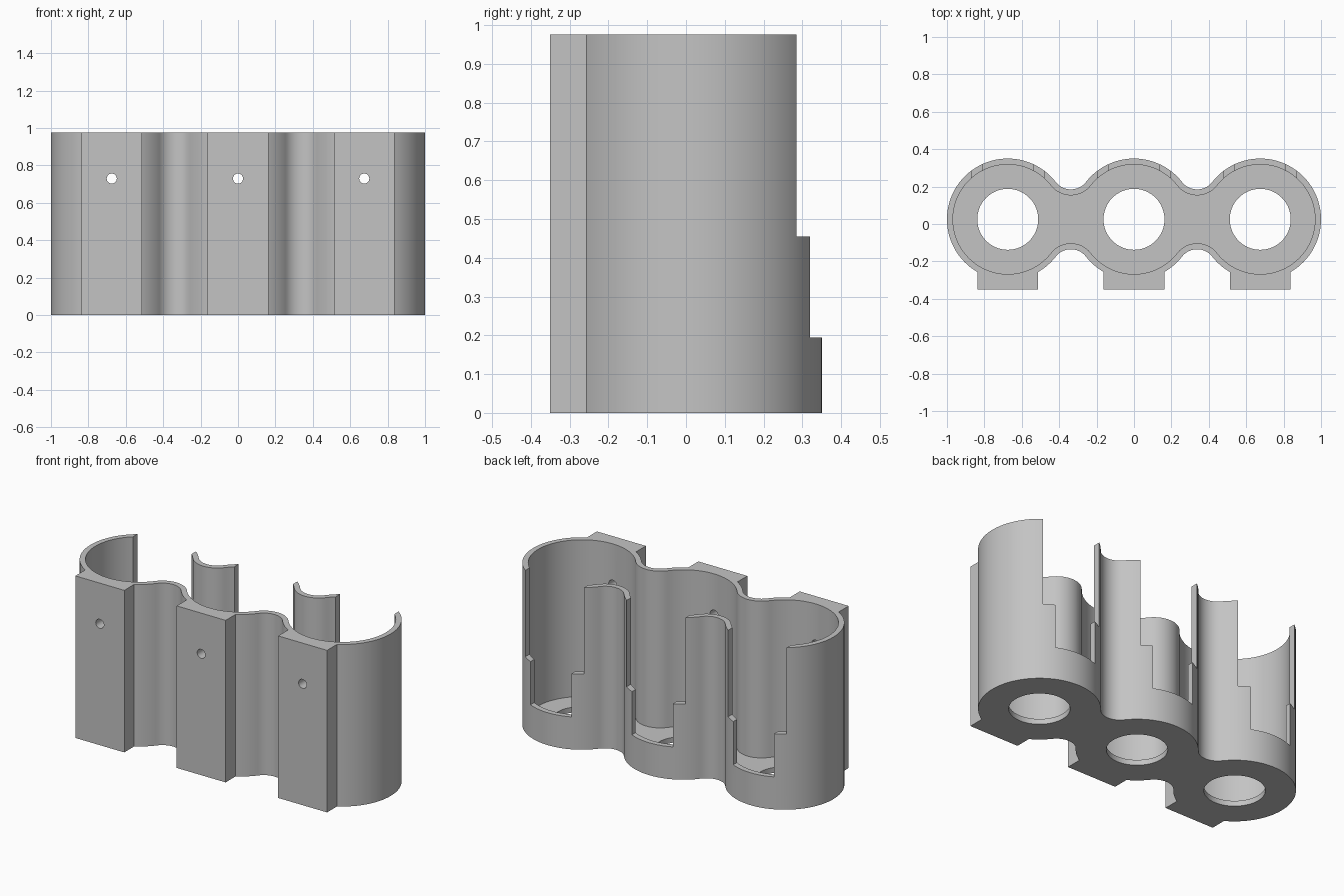
import bpy, bmesh, math

if "Cube" in bpy.data.objects:
    bpy.data.objects.remove(bpy.data.objects["Cube"])

PITCH, R, CY, H = 0.675, 0.325, 0.025, 0.975
WALL, FLOOR, NECK, BLOCK = 0.032, 0.032, 0.16, 0.163
CELLS = (-PITCH, 0, PITCH)
# fillet radius that joins neighbouring tubes and leaves a neck of half-width NECK
HALF = PITCH / 2
RF = (HALF ** 2 + NECK ** 2 - R ** 2) / (2 * (R - NECK))
YC = NECK + RF
PHI = math.atan2(YC, HALF)

grey = bpy.data.materials.new("plain grey")
grey.diffuse_color = (0.55, 0.55, 0.55, 1)
grey.use_nodes = True
grey.node_tree.nodes["Principled BSDF"].inputs["Base Color"].default_value = grey.diffuse_color


def arc(cx, cy, r, a0, a1, n):
    return [(cx + r * math.cos(a0 + (a1 - a0) * i / n),
             cy + r * math.sin(a0 + (a1 - a0) * i / n)) for i in range(n + 1)]


def half_outline(off, blocks):
    """Left to right along one side; optionally with the square mounting blocks."""
    pts, r = [], R - off
    for i, cx in enumerate(CELLS):
        a0 = math.pi if i == 0 else math.pi - PHI
        a1 = 0 if i == 2 else PHI
        if blocks:
            b = math.acos(BLOCK / r)
            pts += arc(cx, 0, r, a0, math.pi - b, 20)
            pts += [(cx - BLOCK, 0.35 + CY), (cx + BLOCK, 0.35 + CY)]
            pts += arc(cx, 0, r, b, a1, 20)
        else:
            pts += arc(cx, 0, r, a0, a1, 56)
        if i < 2:
            pts += arc(cx + HALF, YC, RF + off, math.pi + PHI, 2 * math.pi - PHI, 16)[1:-1]
    return pts


def prism(name, pts, z0, z1):
    bm = bmesh.new()
    f = bm.faces.new([bm.verts.new((x, y, z0)) for x, y in pts])
    ext = bmesh.ops.extrude_face_region(bm, geom=[f])["geom"]
    bmesh.ops.translate(bm, vec=(0, 0, z1 - z0),
                        verts=[v for v in ext if isinstance(v, bmesh.types.BMVert)])
    bmesh.ops.recalc_face_normals(bm, faces=bm.faces)
    me = bpy.data.meshes.new(name)
    bm.to_mesh(me)
    bm.free()
    me.materials.append(grey)
    ob = bpy.data.objects.new(name, me)
    bpy.context.collection.objects.link(ob)
    return ob


def full_outline(off, blocks):
    top = half_outline(off, False)
    bottom = half_outline(off, blocks)[::-1]
    return [(x, y + CY) for x, y in top] + [(x, CY - y) for x, y in bottom[1:-1]]


def cut(body, cutter):
    m = body.modifiers.new("cut", 'BOOLEAN')
    m.operation, m.solver, m.object = 'DIFFERENCE', 'EXACT', cutter
    bpy.context.view_layer.objects.active = body
    bpy.ops.object.modifier_apply(modifier=m.name)
    bpy.data.objects.remove(cutter)


def box(x, w, y0, y1):
    return [(x - w, y0), (x + w, y0), (x + w, y1), (x - w, y1)]


# outer shell with mounting blocks, hollowed above the floor
body = prism("triple_tube_holder", full_outline(0, True), 0, H)
cut(body, prism("cavity", full_outline(WALL, False), FLOOR, H + 0.1))

for cx in CELLS:
    # floor hole
    cut(body, prism("floor_hole", arc(cx, CY, 0.163, 0, 2 * math.pi, 64)[:-1], -0.1, FLOOR + 0.05))
    # stepped opening in the back wall
    cut(body, prism("wide_slot", box(cx, 0.195, 0.18, 0.5), 0.455, H + 0.1))
    cut(body, prism("narrow_slot", box(cx, 0.136, 0.18, 0.5), 0.195, 0.6))
    # screw hole through the front block
    screw = prism("screw_hole", arc(0, 0, 0.027, 0, 2 * math.pi, 32)[:-1], 0, 0.35)
    screw.rotation_euler = (math.pi / 2, 0, 0)
    screw.location = (cx, -0.1, 0.73)
    bpy.context.view_layer.update()
    cut(body, screw)

bpy.ops.object.select_all(action='DESELECT')
body.select_set(True)
bpy.context.view_layer.objects.active = body
bpy.ops.object.shade_smooth_by_angle(angle=math.radians(25))
